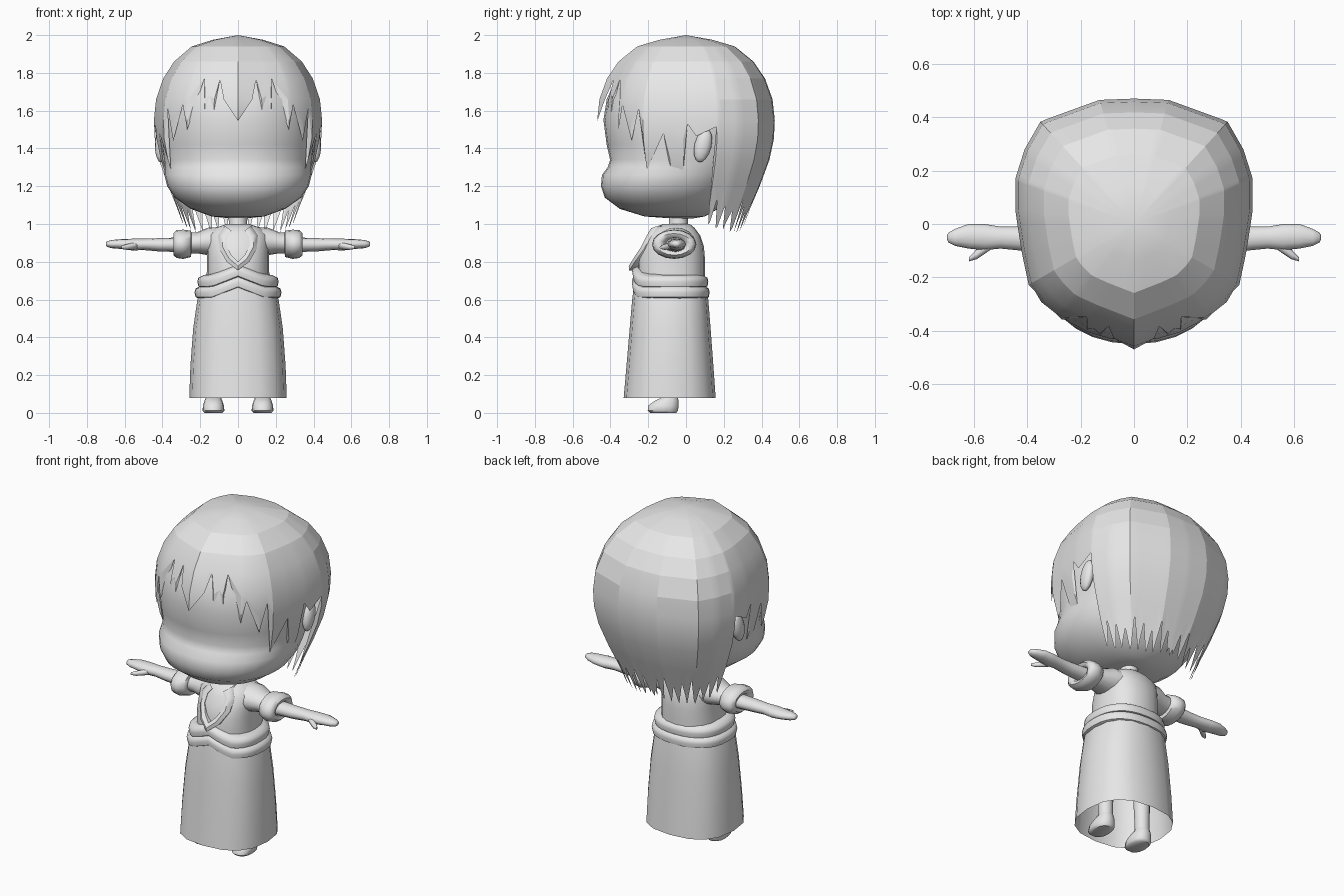
import bpy, bmesh, math
from mathutils import Vector, Matrix

if "Cube" in bpy.data.objects:
    bpy.data.objects.remove(bpy.data.objects["Cube"])

grey = bpy.data.materials.new("plain_grey")
grey.diffuse_color = (0.8, 0.8, 0.8, 1)
grey.use_nodes = True
grey.node_tree.nodes["Principled BSDF"].inputs["Base Color"].default_value = grey.diffuse_color


def finish(name, bm, angle=40):
    bmesh.ops.remove_doubles(bm, verts=bm.verts, dist=0.0005)
    bmesh.ops.recalc_face_normals(bm, faces=bm.faces)
    me = bpy.data.meshes.new(name)
    bm.to_mesh(me)
    bm.free()
    me.materials.append(grey)
    ob = bpy.data.objects.new(name, me)
    bpy.context.collection.objects.link(ob)
    bpy.ops.object.select_all(action='DESELECT')
    bpy.context.view_layer.objects.active = ob
    ob.select_set(True)
    bpy.ops.object.shade_smooth_by_angle(angle=math.radians(angle))
    return ob


def loft(name, rings, n=16, power=2.0, axis='z', side=1, caps=True, warp=None, angle=40):
    """Rings are (position, a_min, a_max, b_min, b_max) along z (a=x, b=y) or x (a=y, b=z)."""
    bm = bmesh.new()
    rows = []
    for t, a0, a1, b0, b1 in rings:
        row = []
        for i in range(n):
            u = 2 * math.pi * i / n
            c, s = math.cos(u), math.sin(u)
            a = (a0 + a1) / 2 + (a1 - a0) / 2 * math.copysign(abs(c) ** (2 / power), c)
            b = (b0 + b1) / 2 + (b1 - b0) / 2 * math.copysign(abs(s) ** (2 / power), s)
            p = Vector((a * side, b, t) if axis == 'z' else (t * side, a, b))
            row.append(bm.verts.new(warp(p) if warp else p))
        rows.append(row)
    for r, q in zip(rows, rows[1:]):
        for i in range(n):
            j = (i + 1) % n
            bm.faces.new((r[i], r[j], q[j], q[i]))
    if caps:
        bm.faces.new(rows[0])
        bm.faces.new(rows[-1])
    return finish(name, bm, angle)


def body(name, rings, **kw):
    return loft(name, [(z, -x, x, f, b) for z, x, f, b in rings], **kw)


# Head with a full muzzle
body("head", [(1.03, .04, -.08, .04), (1.04, .14, -.22, .10), (1.08, .25, -.35, .17),
              (1.14, .335, -.43, .23), (1.20, .375, -.45, .28), (1.26, .39, -.445, .32),
              (1.30, .39, -.415, .35), (1.34, .395, -.402, .37), (1.42, .405, -.42, .40),
              (1.55, .415, -.437, .42), (1.66, .40, -.42, .42), (1.77, .36, -.37, .38),
              (1.87, .29, -.29, .31), (1.94, .18, -.17, .20), (1.96, .05, -.05, .06)],
     n=32, power=2.15, angle=60)
body("neck", [(.93, .06, -.11, .02), (.98, .048, -.09, .01), (1.06, .05, -.09, .01)], n=12)

# Hair cap: outline seen from above, scaled by height, with a zigzag lower edge
outline = [Vector(p) for p in ((0, -.47), (.18, -.40), (.29, -.35), (.36, -.28), (.40, -.22),
           (.425, -.08), (.445, .05), (.445, .17), (.41, .28), (.35, .385), (.13, .465), (0, .47))]
levels = [(2.0, 0), (1.975, .30), (1.94, .55), (1.86, .76), (1.77, .89), (1.66, .975), (1.55, 1),
          (1.45, .99), (1.34, .94), (1.2, .83), (1.08, .72), (.94, .61)]


def outline_at(deg):
    d = Vector((math.sin(math.radians(deg)), -math.cos(math.radians(deg))))
    for p, q in zip(outline, outline[1:]):
        cp, cq = d.x * p.y - d.y * p.x, d.x * q.y - d.y * q.x
        if cp <= 1e-7 and cq >= -1e-7:
            return p.lerp(q, cp / (cp - cq))
    return outline[-1]


def scale_at(z):
    for (z0, f0), (z1, f1) in zip(levels, levels[1:]):
        if z >= z1:
            return f0 + (f1 - f0) * (z0 - z) / (z0 - z1)
    return levels[-1][1]


edge = [(0, 1.545), (10, 1.66), (14, 1.765), (17, 1.60), (21, 1.68), (24, 1.59), (27, 1.77),
        (37, 1.50), (41, 1.63), (50, 1.44), (56, 1.61), (60, 1.29), (74, 1.48), (78, 1.275),
        (88, 1.29), (91, 1.53), (97, 1.465), (110, 1.515), (110.5, 1.10)]
for k in range(9):                       # nape strands: tip, then notch
    a = 112 + k * 8
    edge += [(a, 1.0 - .05 * math.sin(k * .35)), (a + 1.5, 1.01 - .03 * (k % 2)),
             (a + 4.5, 1.13 - .03 * (k % 3))]
edge = [e for e in edge if e[0] < 179] + [(180, .97)]

bm = bmesh.new()
for side in (1, -1):
    cols = []
    for deg, low in edge:
        o = outline_at(deg)
        col = []
        for z, _ in levels:
            z = max(z, low)
            f = scale_at(z)
            col.append(Vector((o.x * f * side, o.y * f, z)))
        cols.append(col)
    for c, d in zip(cols, cols[1:]):
        for i in range(len(levels) - 1):
            pts = []
            for p in (c[i], d[i], d[i + 1], c[i + 1]):
                if all((p - q).length > 1e-4 for q in pts):
                    pts.append(p)
            if len(pts) > 2:
                bm.faces.new([bm.verts.new(p) for p in pts])
finish("hair", bm, 14)

# Torso and long skirt
body("torso", [(.66, .17, -.26, .10), (.75, .165, -.255, .10), (.82, .165, -.255, .10),
               (.88, .165, -.235, .095), (.94, .165, -.205, .075), (.98, .12, -.175, .045),
               (1.0, .06, -.12, .02)], n=20, power=2.4, angle=60)
body("skirt", [(.68, .19, -.275, .105), (.60, .215, -.285, .118), (.45, .237, -.298, .13),
               (.25, .252, -.315, .145), (.08, .258, -.33, .157)], n=16, power=2.5, caps=False)


# Sash of two rolled bands, drawn up at the front centre
def lift(p):
    if p.y < -.1:
        p.z += .055 * max(0, 1 - abs(p.x) / .14)
    return p


for name, z, x, f, b in (("sash_upper", .695, .215, -.285, .118), ("sash_lower", .638, .23, -.287, .125)):
    body(name, [(z - .035, x - .03, f + .025, b - .025), (z - .025, x - .005, f + .004, b - .004),
                (z, x, f, b), (z + .02, x - .005, f + .004, b - .004),
                (z + .035, x - .035, f + .03, b - .03)], n=32, power=2.4, warp=lift, angle=50)

# Crossed collar: a raised teardrop band on the chest
bm = bmesh.new()
loop = [(0, .80), (.035, .835), (.062, .885), (.058, .935), (.035, .965)]
outer = [(0, .755), (.06, .80), (.10, .87), (.105, .94), (.07, .99)]


def chest(x, z, out):
    return Vector((x, -.196 - .5 * max(0, .96 - z) + 2.2 * x * x - out + max(0, z - .96) * 1.2, z))


for side in (1, -1):
    rows = []
    for (xi, zi), (xo, zo) in zip(loop, outer):
        xm, zm = (xi + xo) / 2, (zi + zo) / 2
        rows.append([chest(xi * side, zi, -.03), chest(xi * side, zi, .005),
                     chest(xm * side, zm, .016), chest(xo * side, zo, .002),
                     chest(xo * side, zo, -.04)])
    for r, q in zip(rows, rows[1:]):
        for i in range(4):
            bm.faces.new([bm.verts.new(p) for p in (r[i], r[i + 1], q[i + 1], q[i])])
finish("collar", bm, 45)

for side, tag in ((1, "left"), (-1, "right")):
    # Short sleeve with a rolled cuff
    loft(tag + "_sleeve", [(.08, -.16, .05, .83, .985), (.16, -.155, .045, .835, .98),
                           (.22, -.13, .02, .845, .955), (.28, -.13, .02, .845, .955)],
         axis='x', side=side, angle=60)
    loft(tag + "_cuff", [(.245, -.125, .015, .85, .95), (.25, -.16, .04, .825, .965),
                         (.29, -.18, .055, .815, .97), (.325, -.175, .05, .82, .968),
                         (.342, -.155, .03, .835, .95), (.335, -.125, .005, .855, .93),
                         (.29, -.11, -.01, .86, .92)], axis='x', side=side, angle=60)
    # Bare arm tapering into a mitten hand
    loft(tag + "_arm", [(.27, -.11, .0, .85, .93), (.42, -.10, -.01, .855, .925),
                        (.50, -.092, -.01, .862, .922), (.56, -.098, -.0, .86, .922),
                        (.62, -.092, .0, .868, .92), (.67, -.082, -.018, .872, .915),
                        (.695, -.07, -.032, .88, .908), (.70, -.06, -.04, .887, .9)],
         n=12, axis='x', side=side, angle=60)
    loft(tag + "_thumb", [(.52, -.085, -.04, .87, .91), (.56, -.112, -.07, .865, .90),
                          (.59, -.132, -.095, .863, .893), (.618, -.14, -.125, .868, .885)],
         n=8, axis='x', side=side, angle=60)
    # Leg and shoe
    loft(tag + "_leg", [(.04, .09, .17, -.125, -.045), (.15, .088, .172, -.13, -.045),
                        (.55, .07, .18, -.15, -.03)], n=12, side=side)
    loft(tag + "_shoe", [(0, .083, .178, -.19, -.05), (.012, .072, .188, -.205, -.04),
                         (.04, .075, .185, -.2, -.038), (.065, .083, .177, -.165, -.038),
                         (.085, .092, .168, -.125, -.045)], n=14, power=2.3, side=side, angle=50)
    # Tilted ear
    bm = bmesh.new()
    bmesh.ops.create_uvsphere(bm, u_segments=12, v_segments=8, radius=1)
    turn = Matrix.Rotation(math.radians(-14), 4, 'X')
    bm.transform(Matrix.Translation((.41 * side, .09, 1.415)) @ turn @ Matrix.Diagonal((.03, .045, .09, 1)))
    finish(tag + "_ear", bm, 60)
